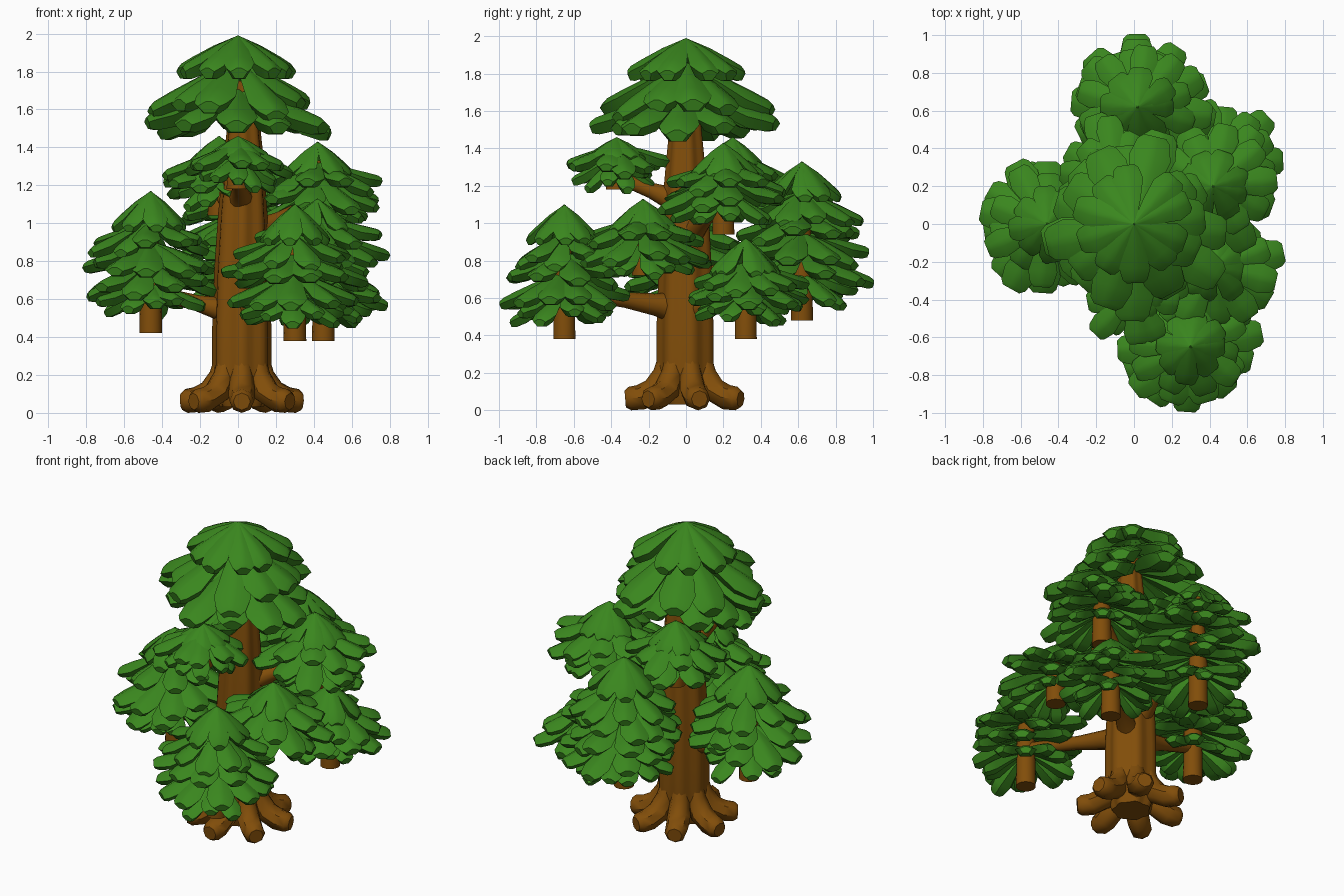
import bpy, bmesh, math, random
from mathutils import Vector, Matrix

random.seed(11)
if "Cube" in bpy.data.objects:
    bpy.data.objects.remove(bpy.data.objects["Cube"])


def material(name, rgb):
    m = bpy.data.materials.new(name)
    m.use_nodes = True
    m.diffuse_color = (*rgb, 1)
    m.node_tree.nodes["Principled BSDF"].inputs["Base Color"].default_value = (*rgb, 1)
    return m


GREEN = material("needle_green", (0.042, 0.24, 0.013))
BROWN = material("bark_brown", (0.22, 0.075, 0.003))


def finish(name, bm, mat, angle):
    bmesh.ops.recalc_face_normals(bm, faces=bm.faces)
    mesh = bpy.data.meshes.new(name)
    bm.to_mesh(mesh)
    bm.free()
    mesh.materials.append(mat)
    ob = bpy.data.objects.new(name, mesh)
    bpy.context.collection.objects.link(ob)
    bpy.ops.object.select_all(action="DESELECT")
    ob.select_set(True)
    bpy.context.view_layer.objects.active = ob
    bpy.ops.object.shade_smooth_by_angle(angle=math.radians(angle))


def loft(bm, sections):
    """Skin a list of closed cross-sections and cap both ends."""
    rings = [[bm.verts.new(p) for p in s] for s in sections]
    n = len(rings[0])
    for a, b in zip(rings, rings[1:]):
        for i in range(n):
            j = (i + 1) % n
            bm.faces.new((a[i], a[j], b[j], b[i]))
    bm.faces.new(rings[0][::-1])
    bm.faces.new(rings[-1])


def tube(bm, points, radii, sides=12):
    pts = [Vector(p) for p in points]
    sections = []
    for i, (p, r) in enumerate(zip(pts, radii)):
        d = pts[min(i + 1, len(pts) - 1)] - pts[max(i - 1, 0)]
        q = d.to_track_quat("Z", "Y")
        sections.append([p + q @ Vector((r * math.cos(a), r * math.sin(a), 0))
                         for a in (math.tau * k / sides for k in range(sides))])
    loft(bm, sections)


def leaf(bm, origin, angle, length, rise, half, thick):
    """One ridged bough: narrow at the centre, blunt at the tip, keeled below."""
    sections = []
    for t, wide, deep in ((0.0, 0.1, 0.5), (0.4, 0.65, 0.8), (0.75, 1.0, 1.0),
                          (0.94, 0.8, 0.9), (1.0, 0.55, 0.6)):
        w, d = half * wide, thick * deep
        x = length * t
        z = rise * (1 - t ** 1.2) - (thick * 0.2 if t == 1 else 0)
        side = z - 0.4 * w
        sections.append([Vector((x, -w, side)), Vector((x, -w * 0.25, z)),
                         Vector((x, w * 0.25, z)), Vector((x, w, side)),
                         Vector((x - d * 0.4, w * 0.5, side - d)),
                         Vector((x - d * 0.4, -w * 0.5, side - d))])
    rot = Matrix.Rotation(angle, 3, "Z")
    loft(bm, [[origin + rot @ p for p in s] for s in sections])


def foliage(name, x, y, tiers, thick):
    """Stacked tiers, each given as (radius, apex height, rim height, leaves)."""
    bm = bmesh.new()
    for k, (radius, apex, rim, count) in enumerate(tiers):
        start = random.uniform(0, math.tau)
        wobble = 0.08 if k == 0 else 0.16
        for i in range(count):
            a = start + math.tau * (i + random.uniform(-0.22, 0.22)) / count
            r = radius * (1 + random.uniform(-wobble, wobble * 0.8))
            drop = apex - rim + (0 if k == 0 else random.uniform(-0.05, 0.04))
            half = radius * math.tan(math.pi / count) * (0.82 if k == 0 else 0.78)
            leaf(bm, Vector((x, y, apex - drop)), a, r, drop, half, thick)
    finish(name, bm, GREEN, 35)


# Crown
foliage("crown_foliage", 0.0, 0, [(0.31, 1.99, 1.83, 10), (0.44, 1.86, 1.64, 10),
                                  (0.48, 1.72, 1.53, 11)], 0.06)

# Side boughs: x, y, top, bottom, radius, tiers
boughs = {
    "front_left": (0.30, -0.65, 1.10, 0.52, 0.33, 5),
    "left_front": (0.42, -0.23, 1.13, 0.78, 0.33, 4),
    "left_back": (0.45, 0.32, 0.92, 0.52, 0.32, 4),
    "back": (0.02, 0.62, 1.33, 0.62, 0.35, 6),
    "left_upper": (0.42, 0.20, 1.43, 1.06, 0.33, 4),
    "front_upper": (0.0, -0.37, 1.46, 1.24, 0.27, 3),
    "back_upper": (-0.10, 0.25, 1.46, 1.14, 0.30, 4),
    "right": (-0.46, 0.0, 1.17, 0.57, 0.34, 5),
}
for name, (x, y, top, low, radius, n) in boughs.items():
    tiers = []
    first = min(0.17, (top - low) * 0.42)
    for k in range(n):
        f = k / (n - 1)
        r = radius * (0.58 + 1.63 * f - 1.41 * f * f)
        rim = top - first - (top - low - first) * f
        tiers.append((r, rim + (first if k == 0 else 0.12), rim, 8 if k == 0 else 10))
    foliage(name + "_foliage", x, y, tiers, 0.04)

# Fluted trunk
bm = bmesh.new()
sections = []
for z, r, cx in ((0.03, 0.11, 0.02), (0.12, 0.145, 0.02), (0.22, 0.15, 0.02),
                 (0.45, 0.15, 0.02), (0.75, 0.14, 0.02), (1.05, 0.125, 0.025),
                 (1.35, 0.10, 0.03), (1.75, 0.06, 0.03)):
    ring = []
    for k in range(42):
        a = math.tau * k / 42
        s = r * (1 + 0.06 * math.cos(7 * (a + math.pi / 2)))
        ring.append((cx + s * math.cos(a), s * math.sin(a), z))
    sections.append(ring)
loft(bm, sections)
finish("trunk", bm, BROWN, 50)

# Seven splayed roots
bm = bmesh.new()
for k in range(7):
    a = -math.pi / 2 + math.tau * k / 7
    c, s = math.cos(a), math.sin(a)
    path = ((0.09, 0.36), (0.115, 0.20), (0.165, 0.11), (0.24, 0.07), (0.30, 0.062), (0.325, 0.06))
    tube(bm, [(0.02 + c * r, s * r, z) for r, z in path], (0.035, 0.06, 0.07, 0.068, 0.064, 0.045), 8)
for v in bm.verts:
    v.co.z = max(v.co.z, 0.0)
finish("roots", bm, BROWN, 45)

# Branches, each with a short upright stem: stem bottom, trunk height, joint height
limbs = {
    "front_left": (0.38, 0.54, 0.64), "left_front": (0.72, 0.76, 0.90),
    "left_back": (0.38, 0.52, 0.62), "back": (0.48, 0.60, 1.05),
    "left_upper": (0.94, 0.92, 1.12), "front_upper": (1.18, 1.10, 1.25),
    "back_upper": (1.04, 0.98, 1.18), "right": (0.42, 0.52, 0.64),
}
for name, (low, z0, z1) in limbs.items():
    x, y, top = boughs[name][:3]
    bm = bmesh.new()
    path = [(0.02 + (x - 0.02) * t, y * t, z0 + (z1 - z0) * t) for t in (0, 0.25, 0.5, 1)]
    tube(bm, path, (0.1, 0.06, 0.042, 0.035))
    tube(bm, [(x, y, low), (x, y, (low + top) / 2), (x, y, top - 0.1)], (0.06, 0.055, 0.015), 14)
    finish(name + "_branch", bm, BROWN, 45)
